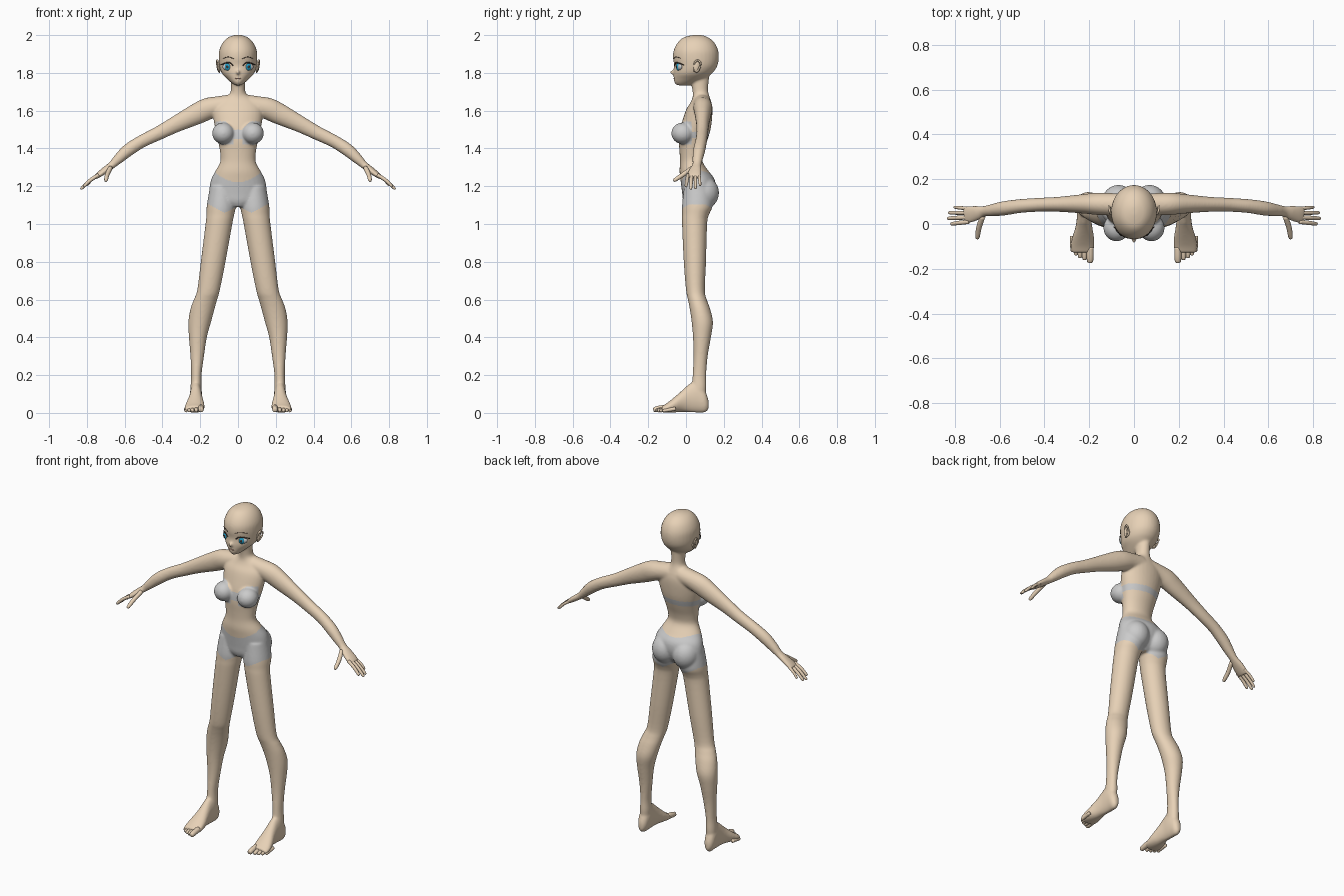
import bpy, bmesh, math
from mathutils import Vector, Matrix

BOTH = (1, -1)


def spline(rows, k):
    """Catmull-Rom interpolation of rows of numbers."""
    out = []
    for i in range(len(rows) - 1):
        a, b, c, d = rows[max(i - 1, 0)], rows[i], rows[i + 1], rows[min(i + 2, len(rows) - 1)]
        for j in range(k):
            t = j / k
            out.append([0.5 * (2 * q + (r - p) * t + (2 * p - 5 * q + 4 * r - s) * t * t
                               + (3 * q - p - 3 * r + s) * t ** 3) for p, q, r, s in zip(a, b, c, d)])
    return out + [list(rows[-1])]


def loft(bm, rows, axis=None, sides=BOTH, n=24, k=4):
    """Elliptical tube through rows of (x, y, z, width radius, height radius)."""
    rows = spline(rows, k)
    pts = [Vector(r[:3]) for r in rows]
    for s in sides:
        rings = []
        for i, (p, r) in enumerate(zip(pts, rows)):
            t = Vector(axis) if axis else (pts[min(i + 1, len(pts) - 1)] - pts[max(i - 1, 0)]).normalized()
            u = Vector((1, 0, 0)) if abs(t.z) > 0.95 else t.cross(Vector((0, 0, 1))).normalized()
            v = t.cross(u)
            ring = []
            for m in range(n):
                a = 2 * math.pi * m / n
                q = p + u * max(r[3], 0.001) * math.cos(a) + v * max(r[4], 0.001) * math.sin(a)
                ring.append(bm.verts.new((q.x * s, q.y, q.z)))
            rings.append(ring)
        for a, b in zip(rings, rings[1:]):
            for m in range(n):
                bm.faces.new((a[m], a[m - 1], b[m - 1], b[m]))
        bm.faces.new(rings[0])
        bm.faces.new(rings[-1])


def stack(bm, rows, sides=BOTH):
    """Horizontal slices given as (z, x0, x1, y0, y1)."""
    loft(bm, [((a + b) / 2, (c + d) / 2, z, (b - a) / 2, (d - c) / 2) for z, a, b, c, d in rows],
         (0, 0, 1), sides, 32)


def ball(bm, c, r, yaw=0, sides=BOTH):
    for s in sides:
        m = (Matrix.Translation((c[0] * s, c[1], c[2])) @ Matrix.Rotation(yaw * s, 4, 'Z')
             @ Matrix.Diagonal((*r, 1)))
        bmesh.ops.create_uvsphere(bm, u_segments=24, v_segments=16, radius=1, matrix=m)


def digit(bm, a, m, b, r):
    """Finger or toe with a rounded tip."""
    a, m, b = Vector(a), Vector(m), Vector(b)
    tip = m.lerp(b, 0.85)
    loft(bm, [(*a, r, r), (*m, r, r), (*tip, r * 0.8, r * 0.8), (*b, r * 0.25, r * 0.25)], n=12)


def finish(name, bm, color=None):
    bmesh.ops.recalc_face_normals(bm, faces=bm.faces)
    for f in bm.faces:
        f.smooth = True
    me = bpy.data.meshes.new(name)
    bm.to_mesh(me)
    bm.free()
    ob = bpy.data.objects.new(name, me)
    bpy.context.collection.objects.link(ob)
    if color:
        mat = bpy.data.materials.get(color[0]) or bpy.data.materials.new(color[0])
        mat.diffuse_color = (*color[1], 1)
        me.materials.append(mat)
    return ob


SKIN = ("skin", (0.80, 0.64, 0.47))
DARK = ("dark", (0.06, 0.04, 0.03))

bm = bmesh.new()
# torso and neck
torso = [(1.09, .05, .0, .10), (1.12, .125, -.015, .13), (1.16, .15, -.02, .15), (1.2, .15, -.025, .157),
         (1.24, .141, -.03, .15), (1.28, .12, -.034, .12), (1.33, .094, -.032, .088), (1.38, .095, -.034, .092),
         (1.44, .106, -.038, .112), (1.5, .12, -.032, .13), (1.56, .13, -.015, .138), (1.61, .13, .003, .14),
         (1.645, .11, .025, .134), (1.67, .07, .035, .126), (1.69, .044, .036, .12), (1.72, .037, .032, .117),
         (1.80, .037, .02, .125)]
stack(bm, [(z, -w, w, a, b) for z, w, a, b in torso], (1,))
# head, nose, bust, buttocks
head = [(2.001, .015, .04, .08), (1.988, .052, -.012, .118), (1.96, .081, -.044, .151), (1.92, .099, -.065, .17),
        (1.88, .102, -.069, .174), (1.84, .099, -.063, .167), (1.81, .091, -.066, .15), (1.79, .08, -.066, .13),
        (1.77, .06, -.065, .105), (1.75, .038, -.062, .06), (1.734, .017, -.05, .02)]
stack(bm, [(z, -w, w, a, b) for z, w, a, b in head], (1,))
ball(bm, (0, -.064, 1.803), (.010, .023, .013), 0, (1,))
ball(bm, (.078, -.017, 1.48), (.059, .061, .057))
ball(bm, (.069, .095, 1.165), (.076, .08, .085))
# legs
stack(bm, [(1.2, .02, .148, -.01, .14), (1.1, .012, .165, -.021, .142), (1.05, .02, .167, -.021, .122),
           (1.0, .03, .172, -.021, .112), (.8, .066, .197, -.012, .106), (.65, .096, .216, .0, .1),
           (.6, .11, .234, .01, .11), (.55, .124, .252, .02, .128), (.48, .143, .263, .03, .143),
           (.4, .165, .26, .037, .132), (.3, .18, .252, .04, .115), (.2, .193, .248, .035, .107),
           (.13, .192, .252, .03, .108), (.06, .196, .25, .03, .1)])
# feet, sliced front to back as (y, x0, x1, z0, z1)
feet = [(.12, .212, .236, .02, .065), (.10, .196, .252, .002, .12), (.06, .19, .255, .001, .17),
        (.02, .19, .256, .003, .155), (-.02, .185, .263, .005, .12), (-.06, .178, .276, .002, .085),
        (-.1, .176, .284, .001, .053), (-.128, .182, .28, .003, .036)]
loft(bm, [((a + b) / 2, y, (c + d) / 2, (b - a) / 2, (d - c) / 2) for y, a, b, c, d in feet], (0, 1, 0))
# arms and palms
loft(bm, [(.03, .085, 1.635, .05, .052), (.10, .088, 1.625, .05, .052), (.16, .09, 1.61, .05, .058),
          (.22, .09, 1.582, .044, .056), (.33, .088, 1.528, .034, .044), (.42, .086, 1.481, .031, .037),
          (.51, .08, 1.437, .031, .034), (.58, .07, 1.392, .032, .034), (.63, .062, 1.348, .028, .028),
          (.668, .057, 1.312, .024, .020), (.70, .05, 1.288, .033, .018), (.735, .043, 1.262, .039, .015),
          (.757, .04, 1.245, .037, .011)])
bmesh.ops.recalc_face_normals(bm, faces=bm.faces)

# fuse the parts into one smooth skin
raw = finish("fused", bm)
mod = raw.modifiers.new("fuse", 'REMESH')
mod.mode, mod.voxel_size = 'VOXEL', 0.0055
mod = raw.modifiers.new("blend", 'SMOOTH')
mod.factor, mod.iterations = 0.5, 12
fused = bpy.data.meshes.new_from_object(raw.evaluated_get(bpy.context.evaluated_depsgraph_get()))
bpy.data.objects.remove(raw)


def in_briefs(c):
    x = abs(c.x)
    low = 1.105 - .045 * max(0, 1 - abs(x - .07) / .09)
    high = 1.222 + .05 * min(1, x / .12) ** 2 + .35 * max(0, c.y - .01)
    return x < .25 and low < c.z < min(high, 1.285)


def in_bra(c):
    x = abs(c.x)
    if x > .15 or c.z > 1.545:
        return False
    if c.y > .03:
        return 1.455 < c.z < 1.49
    if x < .025:
        return 1.45 < c.z < 1.50
    return 1.42 < c.z < 1.545 - max(0, .065 - x)


# body, briefs and bra are regions of the fused skin
regions = {"body": lambda c: not in_briefs(c) and not in_bra(c), "briefs": in_briefs, "bra": in_bra}
for name, keep in regions.items():
    bm = bmesh.new()
    bm.from_mesh(fused)
    bmesh.ops.delete(bm, geom=[f for f in bm.faces if not keep(f.calc_center_median())], context='FACES')
    finish(name, bm, SKIN if name == "body" else None)

# fingers and thumbs
bm = bmesh.new()
for y, tip, r in ((.010, (.818, .0, 1.197), .0095), (.030, (.833, .025, 1.184), .0095),
                  (.050, (.828, .05, 1.187), .009), (.069, (.803, .075, 1.203), .008)):
    base = Vector((.738, y, 1.260))
    digit(bm, base, base.lerp(Vector(tip), .5) + Vector((.003, 0, .004)), tip, r)
digit(bm, (.675, .035, 1.298), (.692, -.015, 1.262), (.70, -.066, 1.228), .012)
finish("fingers", bm, SKIN)

# toes
bm = bmesh.new()
for x, y, r in ((.196, -.173, .016), (.221, -.16, .0115), (.241, -.152, .011), (.259, -.14, .0105),
                (.275, -.124, .010)):
    digit(bm, (x, y + .07, r + .012), (x, y + .03, r + .006), (x, y, r), r)
finish("toes", bm, SKIN)

# ears: flat shell with a raised rim
bm = bmesh.new()
ball(bm, (.099, .058, 1.832), (.009, .018, .03), .3)
loft(bm, [(.098, .045, 1.805, .004, .004), (.104, .045, 1.85, .005, .005), (.110, .062, 1.866, .005, .005),
          (.112, .078, 1.85, .005, .005), (.106, .068, 1.82, .005, .005), (.098, .05, 1.802, .004, .004)], n=10)
finish("ears", bm, SKIN)

# eyes
for name, c, r, color in (
        ("eye_whites", (.055, -.036, 1.832), (.029, .012, .019), ("white", (.9, .9, .9))),
        ("irises", (.054, -.041, 1.832), (.018, .011, .02), ("blue", (.02, .36, .60))),
        ("pupils", (.055, -.0455, 1.832), (.008, .009, .010), DARK)):
    bm = bmesh.new()
    ball(bm, c, r, .4)
    finish(name, bm, color)

# lashes, brows and lips
bm = bmesh.new()
loft(bm, [(.025, -.059, 1.838, .002, .002), (.04, -.056, 1.851, .0035, .0035), (.06, -.045, 1.854, .0035, .0035),
          (.09, -.012, 1.842, .002, .002)], n=8)
finish("eyelashes", bm, DARK)
bm = bmesh.new()
loft(bm, [(.022, -.065, 1.874, .001, .001), (.05, -.054, 1.884, .002, .002), (.08, -.024, 1.876, .001, .001)], n=8)
finish("eyebrows", bm, DARK)
bm = bmesh.new()
ball(bm, (0, -.0625, 1.771), (.016, .004, .0035), 0, (1,))
finish("lips", bm, ("lip", (.62, .36, .28)))
